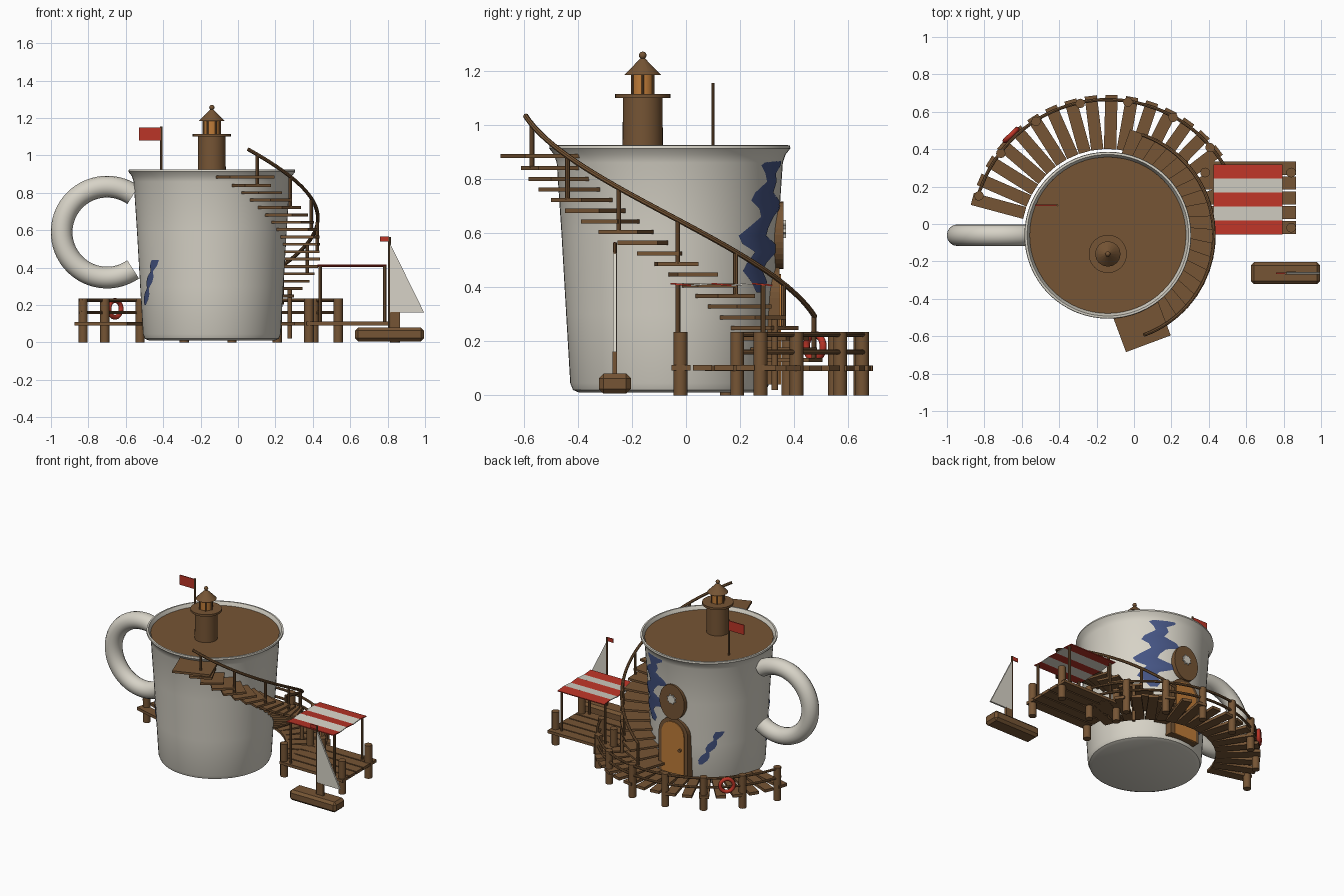
import bpy, bmesh, math
from math import sin, cos, radians, pi
from mathutils import Matrix, Vector

if "Cube" in bpy.data.objects:
    bpy.data.objects.remove(bpy.data.objects["Cube"])


def material(name, rgb):
    m = bpy.data.materials.new(name)
    m.use_nodes = True
    m.diffuse_color = (*rgb, 1)
    m.node_tree.nodes["Principled BSDF"].inputs["Base Color"].default_value = (*rgb, 1)
    return m


CREAM = material("cream glaze", (0.68, 0.65, 0.57))
WOOD = material("brown wood", (0.18, 0.09, 0.035))
ORANGE = material("amber", (0.52, 0.2, 0.04))
RED = material("red", (0.5, 0.035, 0.02))
BLUE = material("blue paint", (0.06, 0.09, 0.23))
CX, CY = -0.14, -0.06  # mug axis


def polar(angle, r, z=0):
    a = radians(angle)
    return Vector((CX + r * cos(a), CY + r * sin(a), z))


def wall(z):
    return 0.368 + 0.058 * (z - 0.04)


def finish(name, bm, mat, smooth=True):
    bmesh.ops.recalc_face_normals(bm, faces=bm.faces)
    me = bpy.data.meshes.new(name)
    bm.to_mesh(me)
    bm.free()
    ob = bpy.data.objects.new(name, me)
    bpy.context.collection.objects.link(ob)
    me.materials.append(mat)
    if smooth:
        bpy.ops.object.select_all(action='DESELECT')
        ob.select_set(True)
        bpy.context.view_layer.objects.active = ob
        bpy.ops.object.shade_smooth_by_angle(angle=radians(35))
    return ob


def box(name, size, loc, mat, turn=0, tilt=0, bevel=0):
    bm = bmesh.new()
    bmesh.ops.create_cube(bm, size=1)
    bmesh.ops.scale(bm, vec=size, verts=bm.verts)
    if bevel:
        bmesh.ops.bevel(bm, geom=bm.edges[:], offset=bevel, segments=1, affect='EDGES')
    rot = Matrix.Rotation(radians(turn), 4, 'Z') @ Matrix.Rotation(radians(tilt), 4, 'X')
    bm.transform(Matrix.Translation(loc) @ rot)
    return finish(name, bm, mat, False)


def rod(name, a, b, r, mat=WOOD, r2=None, sides=12):
    a, b = Vector(a), Vector(b)
    bm = bmesh.new()
    bmesh.ops.create_cone(bm, cap_ends=True, segments=sides, radius1=r,
                          radius2=r if r2 is None else r2, depth=(b - a).length)
    bm.transform(Matrix.Translation((a + b) / 2) @ (b - a).to_track_quat('Z', 'Y').to_matrix().to_4x4())
    return finish(name, bm, mat)


def tube(name, pts, r, mat, res=2, cyclic=False):
    cu = bpy.data.curves.new(name, 'CURVE')
    cu.dimensions = '3D'
    cu.bevel_depth, cu.bevel_resolution, cu.use_fill_caps = r, res, True
    sp = cu.splines.new('POLY')
    sp.points.add(len(pts) - 1)
    for p, co in zip(sp.points, pts):
        p.co = (*co, 1)
    sp.use_cyclic_u = cyclic
    ob = bpy.data.objects.new(name, cu)
    bpy.context.collection.objects.link(ob)
    cu.materials.append(mat)
    bpy.ops.object.select_all(action='DESELECT')
    ob.select_set(True)
    bpy.context.view_layer.objects.active = ob
    bpy.ops.object.convert(target='MESH')
    bpy.ops.object.shade_smooth_by_angle(angle=radians(40))


def lathe(name, profile, x, y, mat, sides=64):
    bm = bmesh.new()
    vs = [bm.verts.new((r, 0, z)) for r, z in profile]
    es = [bm.edges.new(e) for e in zip(vs, vs[1:])]
    bmesh.ops.spin(bm, geom=vs + es, cent=(0, 0, 0), axis=(0, 0, 1), angle=2 * pi, steps=sides)
    bmesh.ops.remove_doubles(bm, verts=bm.verts, dist=0.0005)
    bm.transform(Matrix.Translation((x, y, 0)))
    return finish(name, bm, mat)


def plate(name, outline, y, depth, mat):
    """Flat outline in x and z, given thickness along y."""
    bm = bmesh.new()
    f = bm.faces.new([bm.verts.new((x, y, z)) for x, z in outline])
    ext = bmesh.ops.extrude_face_region(bm, geom=[f])
    bmesh.ops.translate(bm, vec=(0, depth, 0), verts=[v for v in ext['geom'] if isinstance(v, bmesh.types.BMVert)])
    return finish(name, bm, mat, False)


def paint(name, rows):
    """Painted patch following the mug wall; rows are height, first and last angle."""
    bm, cols, grid = bmesh.new(), 8, []
    for z, a, b in rows:
        grid.append([bm.verts.new(polar(a + (b - a) * i / cols, wall(z) + 0.004, z)) for i in range(cols + 1)])
    for r0, r1 in zip(grid, grid[1:]):
        for i in range(cols):
            bm.faces.new((r0[i], r0[i + 1], r1[i + 1], r1[i]))
    ob = finish(name, bm, BLUE)
    return ob


# Mug, drink and handle
lathe("mug_body", [(0, 0.01), (0.335, 0.01), (0.358, 0.02), (0.368, 0.045), (wall(0.3), 0.3), (wall(0.6), 0.6),
                   (0.418, 0.86), (0.428, 0.89), (0.446, 0.913), (0.444, 0.924), (0.432, 0.925),
                   (0.422, 0.905), (0.41, 0.87), (0, 0.87)], CX, CY, CREAM)
lathe("drink_surface", [(0, 0.902), (0.418, 0.902), (0.41, 0.88), (0, 0.88)], CX, CY, WOOD)
tube("mug_handle", [(-0.7 + 0.243 * cos(radians(t)), CY, 0.59 + 0.243 * sin(radians(t)))
                    for t in range(55, 306, 5)], 0.058, CREAM, 6)

# Painted patches
paint("side_patch", [(0.89, 66, 80), (0.85, 54, 78), (0.82, 58, 70), (0.79, 60, 72), (0.75, 50, 68), (0.72, 47, 80),
                     (0.69, 54, 84), (0.66, 56, 70), (0.62, 46, 64), (0.59, 39, 62), (0.56, 42, 76), (0.53, 52, 80),
                     (0.49, 46, 64), (0.46, 43, 60), (0.42, 50, 66), (0.38, 55, 62)])
for name, start, low in (("back_patch", 114, 0.16), ("front_patch", 198, 0.2)):
    paint(name, [(low + 0.24 * t / 8, start + 2.4 * t - (2 if t % 3 else -1), start + 2.4 * t + (7 if t % 3 else 4))
                 for t in range(9)])

# Lighthouse
LX, LY = -0.14, -0.16
lathe("lighthouse_tower", [(0, 0.89), (0.075, 0.89), (0.073, 1.1), (0, 1.1)], LX, LY, WOOD, 32)
rod("lighthouse_gallery", (LX, LY, 1.1), (LX, LY, 1.115), 0.102, sides=32)
rod("lighthouse_lantern", (LX, LY, 1.115), (LX, LY, 1.19), 0.042, ORANGE, sides=24)
for i in range(6):
    px, py = LX + 0.045 * cos(i * pi / 3), LY + 0.045 * sin(i * pi / 3)
    rod("lantern_post", (px, py, 1.11), (px, py, 1.19), 0.005, sides=8)
rod("lighthouse_roof", (LX, LY, 1.185), (LX, LY, 1.25), 0.068, r2=0.004, sides=16)
bm = bmesh.new()
bmesh.ops.create_uvsphere(bm, u_segments=12, v_segments=8, radius=0.014)
bm.transform(Matrix.Translation((LX, LY, 1.257)))
finish("roof_ball", bm, WOOD)

# Flag on the rim
rod("flag_pole", (-0.41, 0.1, 0.89), (-0.41, 0.1, 1.155), 0.006, sides=8)
box("flag", (0.12, 0.006, 0.07), (-0.47, 0.1, 1.115), RED)

# Spiral stairs, landing and handrail
box("landing", (0.255, 0.255, 0.016), polar(-69.5, 0.492, 0.885), WOOD, -69.5)
for i in range(19):
    a, z = -64.5 + 7.5 * i, 0.84 - 0.0394 * i
    box("stair_step", (0.2, 0.152, 0.015), polar(a, 0.473, z), WOOD, a)
    if i % 3 == 0:
        rod("stair_post", polar(a, 0.565, z), polar(a, 0.565, z + 0.16), 0.009, sides=8)
tube("stair_handrail", [polar(-70 + 141 * t / 40, 0.567, 1.033 - 0.742 * t / 40) for t in range(41)], 0.01, WOOD)
rod("stair_support", polar(43, 0.57, 0.02), polar(43, 0.57, 0.28), 0.012)

# Curved dock with posts and rails
for i in range(18):
    a = 165 - 8.5 * i
    box("dock_plank", (0.29, 0.066, 0.02), polar(a, 0.605, 0.1), WOOD, a)
for i in range(8):
    a = 163 - 20.4 * i
    rod("dock_post", polar(a, 0.72, 0), polar(a, 0.72, 0.235), 0.025)
for z in (0.16, 0.225):
    tube("dock_rail", [polar(165 - 146 * t / 40, 0.725, z) for t in range(41)], 0.009, WOOD)

# Life ring hung on the dock rail
side = Vector((-sin(radians(134)), cos(radians(134)), 0))
tube("life_ring", [polar(134, 0.745, 0.18) + 0.045 * (cos(t * pi / 12) * side + Vector((0, 0, sin(t * pi / 12))))
                   for t in range(24)], 0.013, RED, 3, True)

# Square pier with striped awning
for i in range(5):
    y = -0.018 + 0.079 * i
    box("pier_plank", (0.5, 0.07, 0.02), (0.615, y, 0.102), WOOD)
    box("awning_stripe", (0.37, 0.076, 0.006), (0.61, y - 0.001 - 0.004 * i, 0.41),
        CREAM if i % 2 else RED, tilt=5 if i % 2 else -5)
for x in (0.38, 0.84):
    for y in (-0.02, 0.275):
        rod("pier_post", (x, y, 0), (x, y, 0.235), 0.026)
for x in (0.44, 0.785):
    for y in (-0.03, 0.285):
        rod("awning_post", (x, y, 0.1), (x, y, 0.408), 0.009, sides=8)

# Sailing boat
BX, BY = 0.81, -0.263
box("boat_hull", (0.37, 0.118, 0.074), (BX, BY, 0.043), WOOD, bevel=0.017)
rod("boat_mast", (BX, BY, 0.07), (BX, BY, 0.565), 0.007, sides=8)
box("mast_step", (0.05, 0.016, 0.085), (BX + 0.03, BY, 0.12), WOOD)
plate("boat_sail", [(BX + 0.003, 0.53), (BX + 0.003, 0.16), (BX + 0.185, 0.16)], BY - 0.006, 0.012, CREAM)
box("boat_pennant", (0.048, 0.006, 0.027), (BX - 0.026, BY, 0.553), RED)


# Arched door and round plaque on the back wall
def arch(half, low, spring):
    return [(CX + half, low)] + [(CX + half * cos(t * pi / 16), spring + half * sin(t * pi / 16))
                                 for t in range(17)] + [(CX - half, low)]


def oval(rx, rz, z):
    return [(CX + rx * cos(t * pi / 16), z + rz * sin(t * pi / 16)) for t in range(32)]


plate("door_frame", arch(0.115, 0.04, 0.36), 0.27, 0.075, WOOD)
plate("door_panel", arch(0.088, 0.04, 0.36), 0.34, 0.011, ORANGE)
rod("door_knob", (CX - 0.06, 0.345, 0.26), (CX - 0.06, 0.365, 0.26), 0.011)
plate("plaque_board", oval(0.098, 0.125, 0.592), 0.3, 0.06, WOOD)
plate("plaque_medallion", [(CX + r * cos(t * pi / 8), 0.615 + r * sin(t * pi / 8))
                           for t in range(16) for r in [0.036 if t % 2 else 0.026]], 0.358, 0.012, CREAM)
